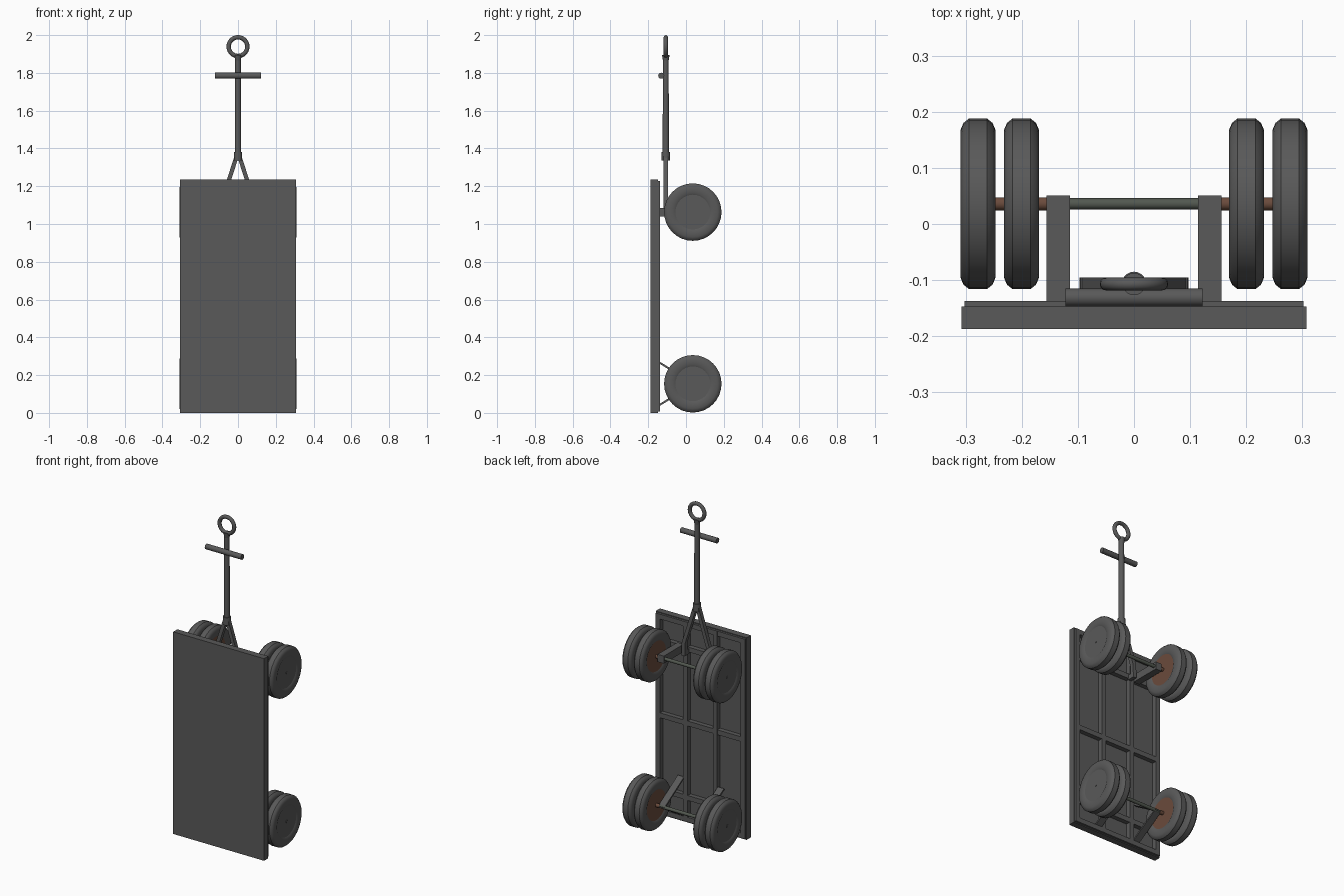
import bpy, bmesh, math
from mathutils import Vector, Matrix

if "Cube" in bpy.data.objects:
    bpy.data.objects.remove(bpy.data.objects["Cube"])


def material(name, rgb):
    m = bpy.data.materials.new(name)
    m.diffuse_color = (*rgb, 1)
    m.use_nodes = True
    m.node_tree.nodes["Principled BSDF"].inputs["Base Color"].default_value = m.diffuse_color
    return m


GREY = material("dark grey", (0.1, 0.1, 0.1))
BROWN = material("rust brown", (0.145, 0.07, 0.045))
AXLE = material("grey green", (0.085, 0.098, 0.08))


def finish(name, bm, mat, smooth=False):
    bmesh.ops.recalc_face_normals(bm, faces=bm.faces)
    me = bpy.data.meshes.new(name)
    bm.to_mesh(me)
    bm.free()
    me.materials.append(mat)
    ob = bpy.data.objects.new(name, me)
    bpy.context.collection.objects.link(ob)
    if smooth:
        bpy.ops.object.select_all(action='DESELECT')
        ob.select_set(True)
        bpy.context.view_layer.objects.active = ob
        bpy.ops.object.shade_smooth_by_angle(angle=math.radians(35))
    return ob


def box(name, x0, x1, y0, y1, z0, z1, mat=GREY):
    bm = bmesh.new()
    size = Matrix.Diagonal((x1 - x0, y1 - y0, z1 - z0, 1))
    mid = Matrix.Translation(((x0 + x1) / 2, (y0 + y1) / 2, (z0 + z1) / 2))
    bmesh.ops.create_cube(bm, size=1, matrix=mid @ size)
    return finish(name, bm, mat)


def rod(name, a, b, r, mat=GREY, r2=None, seg=20):
    a, b = Vector(a), Vector(b)
    d = b - a
    bm = bmesh.new()
    m = Matrix.Translation((a + b) / 2) @ d.to_track_quat('Z', 'Y').to_matrix().to_4x4()
    bmesh.ops.create_cone(bm, cap_ends=True, segments=seg, radius1=r,
                          radius2=r if r2 is None else r2, depth=d.length, matrix=m)
    return finish(name, bm, mat, True)


def bar(name, a, b, side, w, t):
    """Rectangular bar from a to b, w wide along side and t thick."""
    a, b, s = Vector(a), Vector(b), Vector(side)
    d = (b - a).normalized()
    n = d.cross(s).normalized()
    s = n.cross(d)
    bm = bmesh.new()
    vs = [[bm.verts.new(p + s * i * w / 2 + n * j * t / 2)
           for i, j in ((-1, -1), (1, -1), (1, 1), (-1, 1))] for p in (a, b)]
    bm.faces.new(vs[0])
    bm.faces.new(vs[1])
    for k in range(4):
        l = (k + 1) % 4
        bm.faces.new((vs[0][k], vs[0][l], vs[1][l], vs[1][k]))
    return finish(name, bm, GREY)


def lathe(name, profile, centre, mat, seg=32):
    """Closed profile of (x, radius) spun round the x axis."""
    bm = bmesh.new()
    c = Vector(centre)
    rings = []
    for i in range(seg):
        a = 2 * math.pi * i / seg
        rings.append([bm.verts.new(c + Vector((x, r * math.cos(a), r * math.sin(a))))
                      for x, r in profile])
    n = len(profile)
    for i in range(seg):
        p, q = rings[i], rings[(i + 1) % seg]
        for k in range(n):
            bm.faces.new((p[k], p[(k + 1) % n], q[(k + 1) % n], q[k]))
    return finish(name, bm, mat, True)


# Platform with a shallow lip round its back
box("platform", -0.307, 0.307, -0.187, -0.165, 0, 1.235)
for s in (-1, 1):
    x = s * 0.3045
    box("platform_side_lip", x - 0.0025, x + 0.0025, -0.165, -0.147, 0, 1.235)
for z in (0, 1.23):
    box("platform_end_lip", -0.302, 0.302, -0.165, -0.147, z, z + 0.005)

# Frame under the platform
for x in (-0.287, -0.1, 0.1, 0.287):
    box("frame_rail", x - 0.015, x + 0.015, -0.165, -0.137, 0.007, 1.228)
for z in (0.022, 0.155, 0.61, 1.063, 1.213):
    box("frame_crossbar", -0.302, 0.302, -0.165, -0.1375, z - 0.015, z + 0.015)

# Running gear
AY = 0.036
TYRE = [(-0.025, 0.09), (-0.031, 0.102), (-0.031, 0.132), (-0.026, 0.144), (-0.016, 0.152),
        (0.016, 0.152), (0.026, 0.144), (0.031, 0.132), (0.031, 0.102), (0.025, 0.09)]
for z, end in ((0.154, "lower"), (1.063, "upper")):
    rod(end + "_axle", (-0.172, AY, z), (0.172, AY, z), 0.01, AXLE)
    for s in (-1, 1):
        rod(end + "_axle_stub", (s * 0.15, AY, z), (s * 0.29, AY, z), 0.0115, BROWN)
        for cx in (0.2005, 0.278):
            c = (s * cx, AY, z)
            lathe(end + "_tyre", TYRE, c, GREY)
            rod(end + "_rim_inner", (s * (cx - 0.026), AY, z), (s * cx, AY, z), 0.1, BROWN, seg=32)
            rod(end + "_rim_outer", (s * cx, AY, z), (s * (cx + 0.026), AY, z), 0.1, GREY, seg=32)
        rod(end + "_axle_cap", (s * 0.3, AY, z), (s * 0.307, AY, z), 0.008)

for s in (-1, 1):
    x = s * 0.135
    # Straight posts at the steering end
    box("upper_axle_post", x - 0.021, x + 0.021, -0.14, 0.051, 1.04, 1.086)
    # V brackets at the other end
    for z in (0.27, 0.038):
        bar("lower_axle_bracket", (x, -0.147, z), (x, AY + 0.008, 0.154), (1, 0, 0), 0.042, 0.01)

# Pull handle
HY = -0.107
for s in (-1, 1):
    bar("handle_fork", (s * 0.007, HY, 1.36), (s * 0.084, HY, 1.12), (1, 0, 0), 0.022, 0.024)
    bar("handle_fork_foot", (s * 0.084, HY, 1.128), (s * 0.086, HY, 1.04), (1, 0, 0), 0.022, 0.024)
    box("handle_fork_mount", s * 0.086 - 0.011, s * 0.086 + 0.011, -0.14, -0.095, 1.04, 1.07)
rod("handle_collar", (0, HY, 1.335), (0, HY, 1.382), 0.022)
rod("handle_shaft", (0, HY, 1.34), (0, HY, 1.87), 0.017, r2=0.015)
rod("handle_neck", (0, HY, 1.865), (0, HY, 1.895), 0.015, r2=0.02)
rod("handle_grip", (-0.122, -0.131, 1.785), (0.122, -0.131, 1.785), 0.016)
bpy.ops.mesh.primitive_torus_add(major_radius=0.0495, minor_radius=0.0115, major_segments=32,
                                 minor_segments=12, location=(0, HY, 1.939),
                                 rotation=(math.pi / 2, 0, 0))
ring = bpy.context.object
ring.name = "handle_ring"
ring.data.materials.append(GREY)
bpy.ops.object.shade_smooth_by_angle(angle=math.radians(35))
